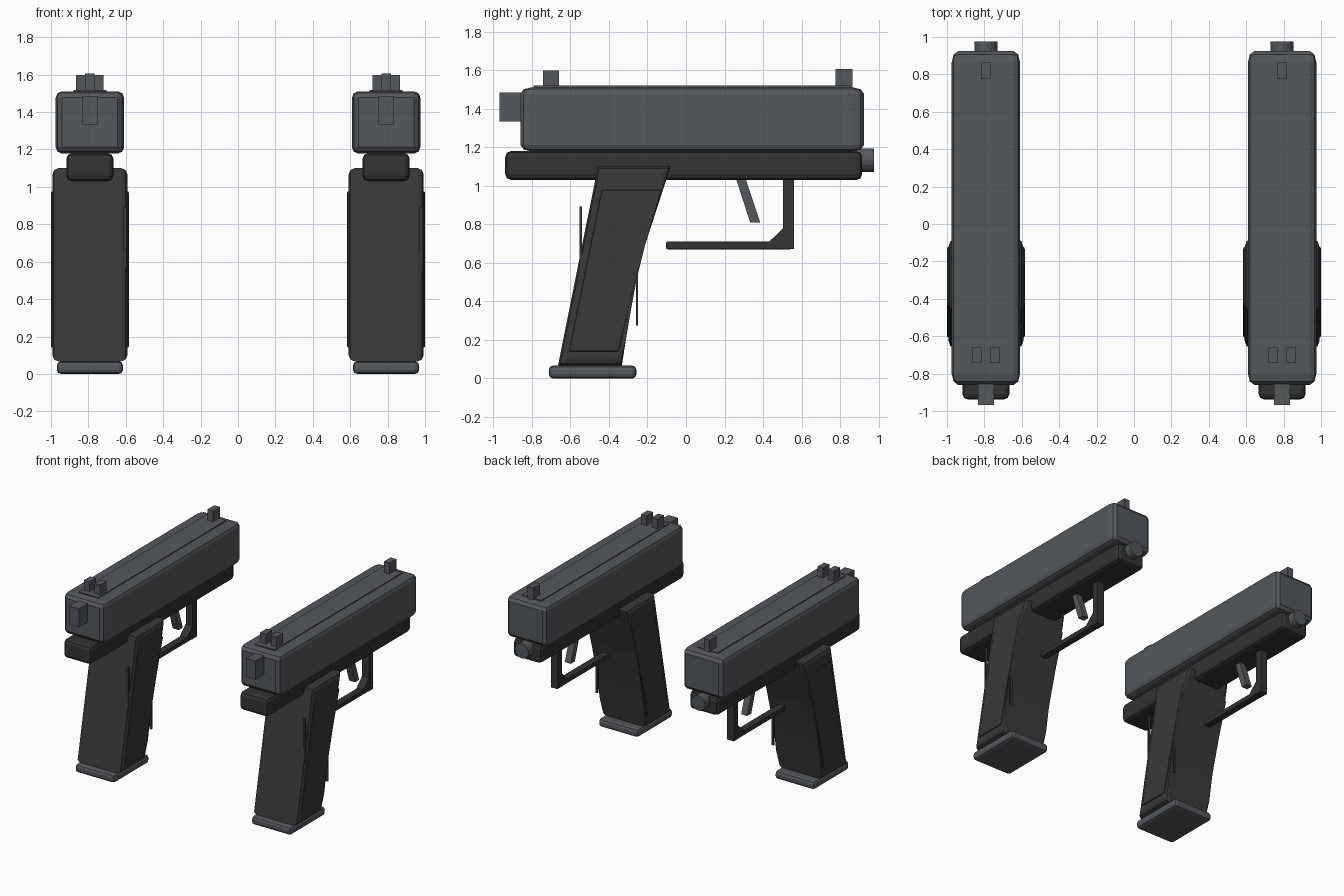
import bpy, bmesh, math
from mathutils import Matrix

if "Cube" in bpy.data.objects:
    bpy.data.objects.remove(bpy.data.objects["Cube"])


def material(name, rgb):
    m = bpy.data.materials.new(name)
    m.diffuse_color = (*rgb, 1)
    m.use_nodes = True
    m.node_tree.nodes["Principled BSDF"].inputs["Base Color"].default_value = m.diffuse_color
    return m


STEEL = material("blue_grey_steel", (0.088, 0.098, 0.105))
GRIP = material("charcoal_grip", (0.041, 0.041, 0.041))
FRAME = material("dark_polymer", (0.034, 0.033, 0.032))


def finish(name, bm, mat):
    bmesh.ops.recalc_face_normals(bm, faces=bm.faces[:])
    me = bpy.data.meshes.new(name)
    bm.to_mesh(me)
    bm.free()
    me.materials.append(mat)
    ob = bpy.data.objects.new(name, me)
    bpy.context.collection.objects.link(ob)
    return ob


def box(name, lo, hi, mat, bevel=0, stretch=1, seg=2):
    """Box between two corners; stretch lengthens the bevel along y."""
    bm = bmesh.new()
    size = [h - l for l, h in zip(lo, hi)]
    bmesh.ops.create_cube(bm, size=1)
    bmesh.ops.scale(bm, vec=(size[0], size[1] / stretch, size[2]), verts=bm.verts)
    if bevel:
        bmesh.ops.bevel(bm, geom=bm.edges[:], offset=bevel, segments=seg,
                        profile=0.5, affect='EDGES', clamp_overlap=True)
    bmesh.ops.scale(bm, vec=(1, stretch, 1), verts=bm.verts)
    bmesh.ops.translate(bm, vec=[(l + h) / 2 for l, h in zip(lo, hi)], verts=bm.verts)
    return finish(name, bm, mat)


def prism(name, profile, x0, x1, mat, bevel=0):
    """Side profile of (y, z) points extruded in x, with bevelled rims."""
    bm = bmesh.new()
    a = [bm.verts.new((x0, y, z)) for y, z in profile]
    b = [bm.verts.new((x1, y, z)) for y, z in profile]
    bm.faces.new(a)
    bm.faces.new(b[::-1])
    n = len(a)
    for i in range(n):
        j = (i + 1) % n
        bm.faces.new((a[i], b[i], b[j], a[j]))
    if bevel:
        rims = [e for e in bm.edges if abs(e.verts[0].co.x - e.verts[1].co.x) < 1e-6]
        bmesh.ops.bevel(bm, geom=rims, offset=bevel, segments=2, profile=0.5,
                        affect='EDGES', clamp_overlap=True)
    return finish(name, bm, mat)


def cylinder(name, x, z, r, y0, y1, mat):
    bm = bmesh.new()
    rot = Matrix.Translation((x, (y0 + y1) / 2, z)) @ Matrix.Rotation(math.pi / 2, 4, 'X')
    bmesh.ops.create_cone(bm, cap_ends=True, segments=16, radius1=r, radius2=r,
                          depth=y1 - y0, matrix=rot)
    return finish(name, bm, mat)


GRIP_SIDE = [(-0.457, 1.10), (-0.08, 1.10), (-0.145, 0.90), (-0.21, 0.70), (-0.255, 0.52),
             (-0.285, 0.36), (-0.312, 0.20), (-0.333, 0.067), (-0.664, 0.067)]
PANEL_SIDE = [(-0.437, 0.977), (-0.122, 0.977), (-0.21, 0.70), (-0.285, 0.42),
              (-0.35, 0.14), (-0.607, 0.14)]
TRIGGER_SIDE = [(0.255, 1.05), (0.305, 1.05), (0.385, 0.81), (0.333, 0.81)]
CORNER_SIDE = [(0.427, 0.705), (0.504, 0.78), (0.56, 0.72), (0.50, 0.672)]

for side, cx in (("left", -0.792), ("right", 0.792)):
    def nm(part):
        return f"{side}_{part}"

    def sbox(part, hw, y, z, mat, off=0, **kw):
        return box(nm(part), (cx + off - hw, y[0], z[0]), (cx + off + hw, y[1], z[1]), mat, **kw)

    # slide with thin top rib, rear tab and barrel tip
    sbox("slide", 0.183, (-0.86, 0.924), (1.178, 1.511), STEEL, bevel=0.034, stretch=1.8)
    sbox("top_rib", 0.088, (-0.79, 0.85), (1.49, 1.519), STEEL)
    sbox("rear_tab", 0.043, (-0.967, -0.82), (1.333, 1.483), STEEL)
    cylinder(nm("barrel_tip"), cx, 1.133, 0.061, 0.85, 0.975, STEEL)

    # sights
    sbox("front_sight", 0.025, (0.775, 0.863), (1.50, 1.607), STEEL)
    for s, off in (("a", -0.048), ("b", 0.048)):
        sbox("rear_sight_" + s, 0.025, (-0.742, -0.66), (1.50, 1.598), STEEL, off=off)

    # frame under the slide
    sbox("frame", 0.126, (-0.938, 0.914), (1.03, 1.18), FRAME, bevel=0.03)

    # grip, side panels and edge strips
    prism(nm("grip"), GRIP_SIDE, cx - 0.2, cx + 0.2, GRIP, bevel=0.032)
    prism(nm("grip_panels"), PANEL_SIDE, cx - 0.208, cx + 0.208, GRIP, bevel=0.008)
    for s, y in (("back", -0.546), ("fore", -0.254)):
        sbox("grip_strip_" + s, 0.009, (y - 0.006, y + 0.006), (0.275, 0.893), GRIP, off=0.187)

    # magazine base
    sbox("magazine_base", 0.177, (-0.712, -0.257), (0, 0.067), STEEL, bevel=0.022)

    # trigger and guard
    prism(nm("trigger"), TRIGGER_SIDE, cx - 0.027, cx + 0.027, STEEL)
    sbox("guard_post", 0.03, (0.504, 0.56), (0.672, 1.05), FRAME)
    sbox("guard_bar", 0.03, (-0.104, 0.55), (0.67, 0.71), FRAME, bevel=0.008)
    prism(nm("guard_corner"), CORNER_SIDE, cx - 0.031, cx + 0.031, FRAME)
